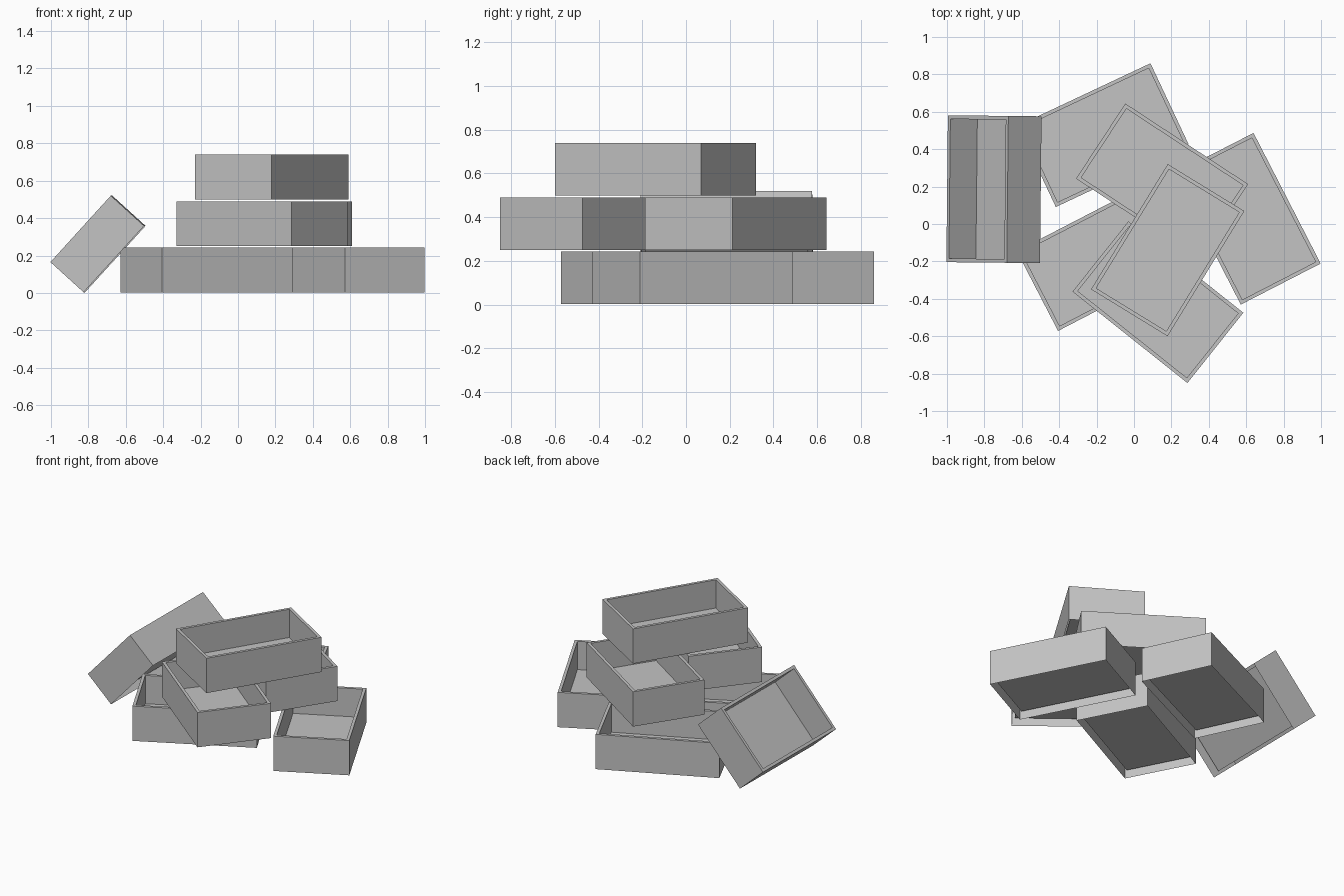
import bpy
import bmesh
from math import radians
from mathutils import Euler, Matrix, Vector

default = bpy.data.objects.get("Cube")
if default:
    bpy.data.objects.remove(default, do_unlink=True)

LENGTH, WIDTH, HEIGHT = 0.785, 0.48, 0.24
WALL, FLOOR = 0.028, 0.045

grey = bpy.data.materials.new("plain_grey")
grey.use_nodes = True
colour = (0.55, 0.55, 0.55, 1)
grey.diffuse_color = colour
grey.node_tree.nodes["Principled BSDF"].inputs["Base Color"].default_value = colour


def tray_mesh():
    """Open tray with thick walls, a raised floor and a hollow underside."""
    bm = bmesh.new()
    bmesh.ops.create_cube(bm, size=1)
    bmesh.ops.scale(bm, vec=(LENGTH, WIDTH, HEIGHT), verts=bm.verts)
    bmesh.ops.translate(bm, vec=(0, 0, HEIGHT / 2), verts=bm.verts)
    bm.normal_update()
    top = next(f for f in bm.faces if f.normal.z > 0.9)
    bottom = next(f for f in bm.faces if f.normal.z < -0.9)
    bmesh.ops.delete(bm, geom=[bottom], context="FACES_ONLY")
    # rim, then inner walls down to the floor
    bmesh.ops.inset_individual(bm, faces=[top], thickness=WALL)
    floor = bmesh.ops.extrude_discrete_faces(bm, faces=[top])["faces"][0]
    bmesh.ops.translate(bm, vec=(0, 0, FLOOR - HEIGHT), verts=floor.verts)
    mesh = bpy.data.meshes.new("tray")
    bm.to_mesh(mesh)
    bm.free()
    mesh.materials.append(grey)
    return mesh


tray = tray_mesh()


def place(name, location, rotation):
    obj = bpy.data.objects.new(name, tray)
    obj.matrix_world = Matrix.Translation(Vector(location)) @ rotation
    bpy.context.collection.objects.link(obj)


# Stacked trays: x, y, base height, turn in degrees
stack = {
    "bottom_tray_back": (-0.165, 0.475, 0.003, 25.2),
    "bottom_tray_side": (0.605, 0.028, 0.003, 117.2),
    "bottom_tray_front": (-0.168, -0.178, 0.003, 27.4),
    "middle_tray_front": (0.128, -0.418, 0.25, -38.5),
    "middle_tray_back": (0.15, 0.228, 0.25, -33.3),
    "top_tray": (0.18, -0.14, 0.50, 58.5),
}
for name, (x, y, z, turn) in stack.items():
    place(name, (x, y, z), Matrix.Rotation(radians(turn), 4, "Z"))

# Tray leaning on its long edge against the pile
lean = Euler((0, radians(-47.7), radians(-0.6))).to_matrix().to_4x4()
place("leaning_tray", (-0.66, 0.185, 0.181), lean @ Matrix.Rotation(radians(90), 4, "Z"))
